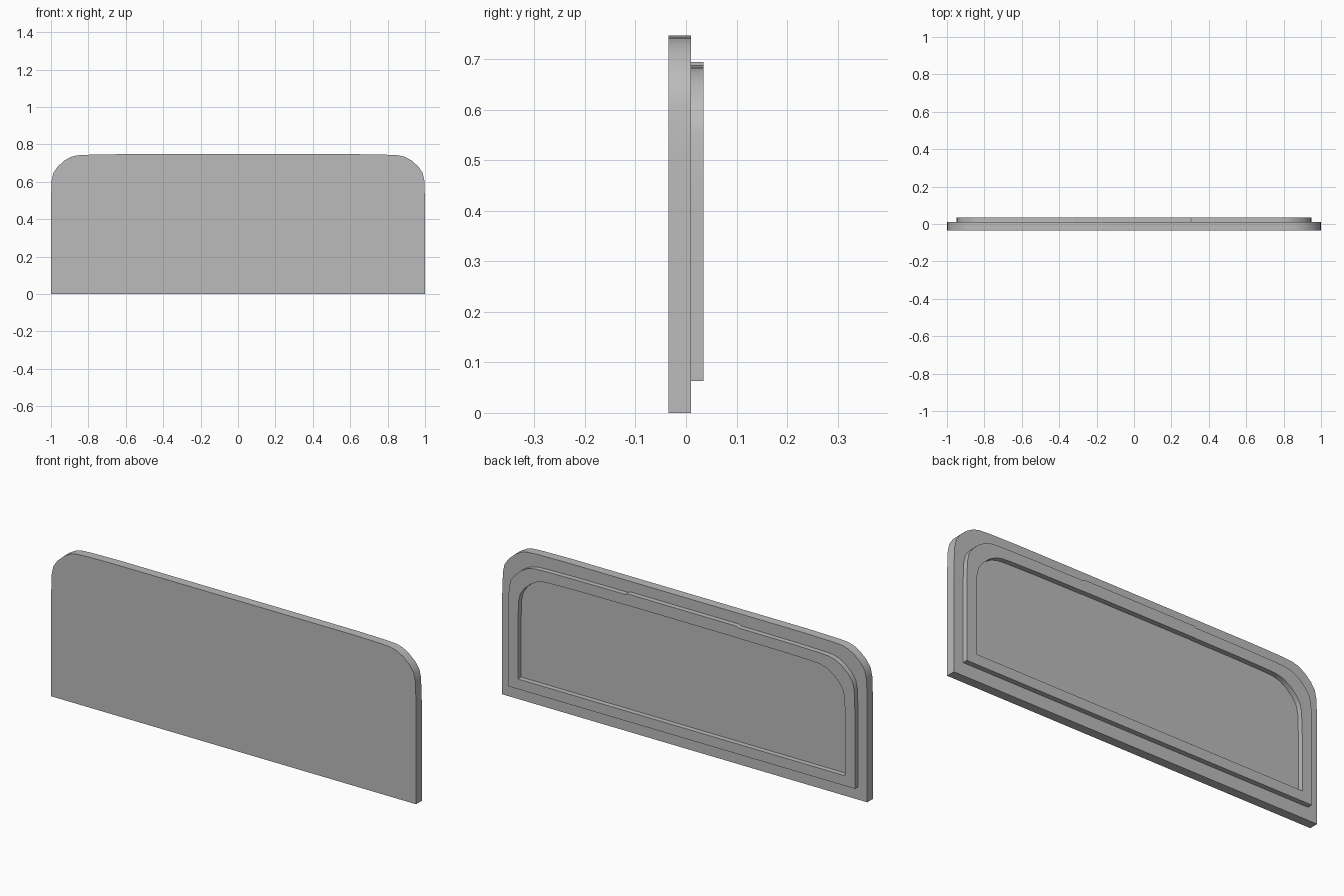
import bpy
import bmesh

if "Cube" in bpy.data.objects:
    bpy.data.objects.remove(bpy.data.objects["Cube"], do_unlink=True)

grey = bpy.data.materials.new("plain grey")
grey.use_nodes = True
colour = (0.5, 0.5, 0.5, 1)
grey.diffuse_color = colour
grey.node_tree.nodes["Principled BSDF"].inputs["Base Color"].default_value = colour

# Rounded shoulder as (inset from side, drop from top), running upwards
SHOULDER = [(0, 0.25), (0.004, 0.14), (0.013, 0.1), (0.035, 0.068), (0.07, 0.036),
            (0.105, 0.016), (0.14, 0.007), (0.19, 0.004), (0.35, 0.001)]


def outline(half_width, bottom, top, raised=0.0):
    """Panel outline with rounded shoulders and an optional raised middle."""
    right = [(half_width, bottom)]
    right += [(half_width - dx, top - dz) for dx, dz in SHOULDER]
    if raised:
        right += [(0.31, top), (0.3, top + raised)]
    return right + [(-x, z) for x, z in reversed(right)]


def extrude_part(name, outer, y_front, y_back, inner=None):
    """Extrude an outline along y; an inner outline of equal length makes a ring."""
    bm = bmesh.new()
    a = [bm.verts.new((x, y_front, z)) for x, z in outer]
    if inner:
        b = [bm.verts.new((x, y_front, z)) for x, z in inner]
        for i in range(len(a)):
            j = (i + 1) % len(a)
            bm.faces.new((a[i], a[j], b[j], b[i]))
    else:
        bm.faces.new(a)
    grown = bmesh.ops.extrude_face_region(bm, geom=bm.faces[:])
    moved = [v for v in grown["geom"] if isinstance(v, bmesh.types.BMVert)]
    bmesh.ops.translate(bm, verts=moved, vec=(0, y_back - y_front, 0))
    bmesh.ops.recalc_face_normals(bm, faces=bm.faces[:])
    mesh = bpy.data.meshes.new(name)
    bm.to_mesh(mesh)
    bm.free()
    mesh.materials.append(grey)
    obj = bpy.data.objects.new(name, mesh)
    bpy.context.collection.objects.link(obj)
    bpy.ops.object.select_all(action="DESELECT")
    obj.select_set(True)
    bpy.context.view_layer.objects.active = obj
    bpy.ops.object.shade_smooth_by_angle()
    return obj


# Main board
extrude_part("panel", outline(1.0, 0.0, 0.748), -0.035, 0.01)

# Raised rim on the back, with a slightly higher middle
extrude_part("back_rim", outline(0.95, 0.063, 0.689, 0.006), 0.01, 0.035,
             outline(0.897, 0.113, 0.637, 0.001))
